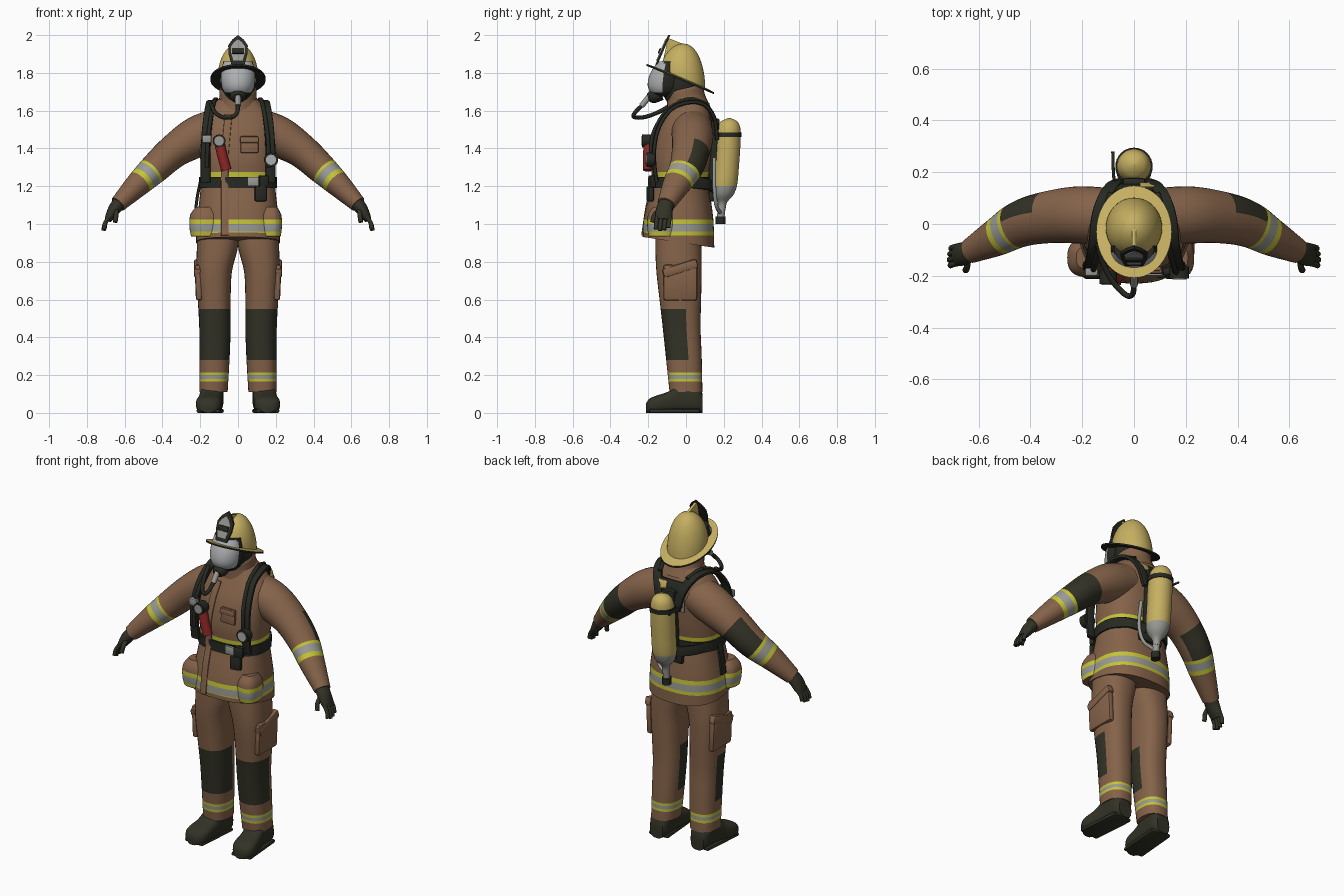
import bpy, bmesh, math
from mathutils import Vector, Euler

if "Cube" in bpy.data.objects:
    bpy.data.objects.remove(bpy.data.objects["Cube"])


def material(name, *rgb):
    m = bpy.data.materials.new(name)
    m.use_nodes = True
    m.diffuse_color = (*rgb, 1)
    m.node_tree.nodes["Principled BSDF"].inputs["Base Color"].default_value = (*rgb, 1)
    return m


BROWN = material("brown cloth", .235, .125, .068)
DARK = material("dark rubber", .032, .032, .02)
BLACK = material("black gear", .02, .022, .016)
YELLOW = material("pale yellow", .56, .43, .12)
LIME = material("lime tape", .55, .55, .04)
GREY = material("silver tape", .32, .32, .3)
LENS = material("clear visor", .42, .43, .44)
RED = material("red plastic", .27, .02, .018)
X, Y, Z = Vector((1, 0, 0)), Vector((0, 1, 0)), Vector((0, 0, 1))


def finish(name, bm, mats, angle=40):
    bmesh.ops.recalc_face_normals(bm, faces=bm.faces)
    me = bpy.data.meshes.new(name)
    bm.to_mesh(me)
    bm.free()
    for m in mats:
        me.materials.append(m)
    ob = bpy.data.objects.new(name, me)
    bpy.context.collection.objects.link(ob)
    bpy.ops.object.select_all(action='DESELECT')
    ob.select_set(True)
    bpy.context.view_layer.objects.active = ob
    bpy.ops.object.shade_smooth_by_angle(angle=math.radians(angle))
    return ob


def sample(keys, t, smooth):
    """Interpolate keys (t, x, y, z, ra, rb) at t."""
    i = max(j for j in range(len(keys) - 1) if j == 0 or keys[j][0] <= t + 1e-9)
    a, b = keys[i], keys[i + 1]
    h = b[0] - a[0]
    u = (t - a[0]) / h
    p, n = keys[max(i - 1, 0)], keys[min(i + 2, len(keys) - 1)]
    out = []
    for k in range(1, 6):
        lin = a[k] + (b[k] - a[k]) * u
        if smooth:
            ma = (b[k] - p[k]) / (b[0] - p[0]) * h - (b[k] - a[k])
            mb = (n[k] - a[k]) / (n[0] - a[0]) * h - (b[k] - a[k])
            lin += u * (1 - u) * ((1 - u) * ma - u * mb)
        out.append(lin)
    return Vector(out[:3]), out[3], out[4]


def loft(name, keys, n, mats, rule=None, extra=(), ref=Y, axis=None, power=2,
         seg=32, fix=None, cap=True, smooth=True):
    """Skin through elliptical rings; rule(t, offset) picks each face's colour."""
    t0, t1 = keys[0][0], keys[-1][0]
    ts = sorted({round(t0 + (t1 - t0) * i / n, 4) for i in range(n + 1)} | set(extra))
    bm, rings, mids = bmesh.new(), [], []
    e = (t1 - t0) * .01
    for t in ts:
        p, ra, rb = sample(keys, t, smooth)
        d = axis or (sample(keys, min(t + e, t1), smooth)[0] - sample(keys, max(t - e, t0), smooth)[0]).normalized()
        a = d.cross(ref).normalized()
        b = a.cross(d)
        ring = []
        for k in range(seg):
            c, s = math.cos(math.tau * k / seg), math.sin(math.tau * k / seg)
            c, s = (math.copysign(abs(v) ** (2 / power), v) for v in (c, s))
            v = p + a * ra * c + b * rb * s
            ring.append(bm.verts.new(fix(v) if fix else v))
        rings.append(ring)
        mids.append(p)
    for i in range(len(ts) - 1):
        for k in range(seg):
            f = bm.faces.new((rings[i][k], rings[i][k - 1], rings[i + 1][k - 1], rings[i + 1][k]))
            if rule:
                f.material_index = rule((ts[i] + ts[i + 1]) / 2,
                                        f.calc_center_median() - (mids[i] + mids[i + 1]) / 2)
    if cap:
        for r, t in ((rings[0], t0), (rings[-1], t1)):
            f = bm.faces.new(r)
            f.material_index = rule(t, Vector()) if rule else 0
    return finish(name, bm, mats)


def tube(name, pts, r, mat, width=None, ref=Y, n=None, seg=12):
    """Round hose, or flat strap when a width is given."""
    keys = [(i, *p, r, width or r) for i, p in enumerate(pts)]
    n = n or (len(pts) - 1) * 5
    return loft(name, keys, n, [mat], ref=ref, seg=seg, power=4 if width else 2)


def box(name, loc, size, mat, rot=(0, 0, 0), bevel=.008):
    bm = bmesh.new()
    bmesh.ops.create_cube(bm, size=1)
    bmesh.ops.scale(bm, vec=size, verts=bm.verts)
    bmesh.ops.bevel(bm, geom=bm.edges[:], offset=bevel, segments=2, affect='EDGES', profile=.5)
    bmesh.ops.transform(bm, matrix=Euler(rot).to_matrix().to_4x4(), verts=bm.verts)
    bmesh.ops.translate(bm, vec=loc, verts=bm.verts)
    return finish(name, bm, [mat])


def prism(name, pts, depth, mat):
    bm = bmesh.new()
    f = bm.faces.new([bm.verts.new(p) for p in pts])
    ext = bmesh.ops.extrude_face_region(bm, geom=[f])["geom"]
    bmesh.ops.translate(bm, vec=depth, verts=[g for g in ext if isinstance(g, bmesh.types.BMVert)])
    return finish(name, bm, [mat])


def bands(*limits):
    """Lime / silver / lime tape between four limits."""
    a, b, c, d = limits
    return lambda t: 2 if b < t < c else 1 if a < t < d else 0


# Jacket body, pockets, collar and front closure
CLOTH = [BROWN, LIME, GREY, DARK]
HEM, WAIST = (.94, .96, 1.0, 1.025), (1.245, 1.275)
hem = bands(*HEM)


def drop(v):
    if v.z < .935:
        v.z -= .15 * (v.y + .02)
    return v


body = [(z, 0, y, z, a, b) for z, y, a, b in (
    (.90, -.04, .222, .19), (1.02, -.04, .218, .185), (1.12, -.035, .205, .168),
    (1.22, -.03, .196, .148), (1.35, -.025, .2, .157), (1.48, -.008, .202, .148),
    (1.57, .01, .185, .125), (1.63, .015, .135, .1), (1.68, .01, .08, .08))]
loft("jacket_body", body, 32, CLOTH, lambda t, d: 1 if WAIST[0] < t < WAIST[1] else hem(t),
     HEM + WAIST, axis=Z, power=2.4, seg=48, fix=drop)
for side, s, w in (("left", 1, .06), ("right", -1, .085)):
    loft(side + "_jacket_pocket", [(z, s * .172, -.13, z, w * k, .075 * k) for z, k in
         ((.935, .9), (.98, 1), (1.05, .95), (1.09, .6))], 8, CLOTH, lambda t, d: hem(t), HEM, axis=Z, power=2.6)


def lift(v):
    v.z += .25 * v.y
    return v


loft("collar", [(0, 0, .015, 1.59, .13, .115), (1, 0, 0, 1.66, .1, .1), (2, 0, -.005, 1.715, .098, .095),
                (3, 0, -.005, 1.71, .085, .082), (4, 0, 0, 1.65, .08, .08)], 12, [BROWN], axis=Z, fix=lift, cap=False)
tube("front_closure", [(-.07, -.232, .94), (-.07, -.208, 1.1), (-.07, -.178, 1.22), (-.07, -.181, 1.35),
     (-.06, -.156, 1.48), (-.05, -.115, 1.58)], .005, BROWN, .02, X)
box("chest_pocket", (.06, -.177, 1.42), (.095, .018, .09), BROWN, (-.08, 0, 0))
box("chest_pocket_flap", (.06, -.184, 1.445), (.1, .018, .035), BROWN, (-.08, 0, 0))

# Limbs
LEG_TAPE, KNEE = (.165, .18, .2, .215), (.28, .55)
ARM_TAPE, ELBOW = (.66, .685, .745, .78), (.42, .66)
leg_tape, arm_tape = bands(*LEG_TAPE), bands(*ARM_TAPE)
for side, s in (("left", 1), ("right", -1)):
    leg = [(z, s * x, y, z, a, b) for z, x, y, a, b in (
        (.11, .13, 0, .075, .087), (.3, .124, -.012, .08, .095), (.45, .122, -.023, .083, .1),
        (.6, .126, -.03, .087, .11), (.75, .126, -.037, .094, .12), (.87, .11, -.04, .108, .122),
        (.98, .105, -.04, .108, .12))]
    loft(side + "_trouser_leg", leg, 22, CLOTH,
         lambda t, d: 3 if KNEE[0] < t < KNEE[1] and d.y < .015 else leg_tape(t),
         LEG_TAPE + KNEE, axis=Z, power=2.4)
    box(side + "_cargo_pocket", (s * .209, -.03, .69), (.035, .18, .19), BROWN, (0, s * .04, 0), .014)
    box(side + "_cargo_flap", (s * .214, -.03, .765), (.04, .19, .05), BROWN, (.3, 0, 0), .012)

    boot = [(-y, s * x, y, h / 2, a, h / 2) for y, x, a, h in (
        (.088, .135, .042, .1), (.06, .135, .058, .15), (-.03, .14, .06, .16), (-.09, .147, .064, .115),
        (-.16, .155, .068, .09), (-.195, .157, .056, .075), (-.212, .157, .03, .05))]
    loft(side + "_boot", boot, 20, [DARK], ref=Z, axis=-Y, power=2.8)
    box(side + "_boot_sole", (s * .147, -.065, .011), (.125, .27, .022), DARK, (0, 0, s * .08), .01)

    arm = [(t, s * x, y, z, a, b) for t, x, y, z, a, b in (
        (0, .10, .03, 1.51, .105, .11), (.22, .22, .035, 1.46, .108, .11), (.42, .34, .025, 1.385, .09, .1),
        (.62, .44, 0, 1.295, .08, .09), (.8, .53, -.05, 1.21, .066, .074), (1, .635, -.105, 1.105, .044, .048))]
    loft(side + "_sleeve", arm, 24, CLOTH,
         lambda t, d: 3 if ELBOW[0] < t < ELBOW[1] and d.y > .02 else arm_tape(t), ARM_TAPE + ELBOW)

    # Gloves
    loft(side + "_glove", [(0, s * .615, -.095, 1.125, .036, .04), (1, s * .65, -.112, 1.085, .034, .044),
         (2, s * .675, -.118, 1.045, .026, .045), (3, s * .69, -.12, 1.02, .018, .038)], 12, [DARK], seg=20)
    for i, reach in enumerate((.9, 1, .95, .8)):
        y = -.152 + .022 * i
        tube(f"{side}_finger_{i + 1}", [(s * .682, y, 1.04), (s * (.685 + .02 * reach), y - .005, 1.04 - .04 * reach),
             (s * (.682 + .03 * reach), y - .008, 1.04 - .075 * reach)], .0115, DARK)
    tube(side + "_thumb", [(s * .645, -.13, 1.08), (s * .645, -.165, 1.05), (s * .65, -.178, 1.01)], .0125, DARK)

    # Harness straps over the shoulders, with side straps at the back
    tube(side + "_shoulder_strap", [(s * .172, -.155, 1.22), (s * .172, -.168, 1.32), (s * .17, -.166, 1.42),
         (s * .163, -.14, 1.52), (s * .15, -.075, 1.61), (s * .14, .02, 1.645), (s * .115, .1, 1.63),
         (s * .08, .15, 1.56), (s * .05, .165, 1.45)], .011, BLACK, .026, X)
    tube(side + "_strap_hose", [(s * .165, -.185, 1.3), (s * .16, -.183, 1.43), (s * .15, -.155, 1.52),
         (s * .135, -.09, 1.61), (s * .12, .02, 1.66), (s * .09, .12, 1.63)], .011, BLACK)
    tube(side + "_waist_strap", [(s * .19, .03, 1.22), (s * .13, .115, 1.21), (s * .04, .15, 1.19)], .008, BLACK, .03, Z)

# Head, mask and breathing hose
loft("hood", [(i, 0, -.025, 1.745 - .14 * math.cos(math.pi * i / 10), .088 * math.sin(math.pi * i / 10) + .001,
     .105 * math.sin(math.pi * i / 10) + .001) for i in range(11)], 20, [BLACK], axis=Z)
loft("face_mask", [(z, 0, y, z, a, b) for z, y, a, b in (
    (1.675, -.115, .045, .045), (1.7, -.11, .075, .08), (1.74, -.105, .089, .098), (1.8, -.1, .09, .088),
    (1.86, -.095, .078, .055))], 16, [BLACK, LENS], lambda t, d: 1 if d.y < -.018 and 1.695 < t else 0, (1.695,), axis=Z)
loft("regulator", [(0, 0, -.13, 1.69, .04, .035), (1, 0, -.175, 1.675, .042, .036), (2, 0, -.2, 1.667, .025, .022)],
     8, [BLACK], ref=Z)
tube("regulator_outlet", [(0, -.195, 1.675), (0, -.215, 1.65), (0, -.235, 1.625)], .015, GREY)
tube("breathing_hose", [(0, -.23, 1.63), (-.005, -.27, 1.59), (-.03, -.275, 1.567), (-.08, -.225, 1.565),
     (-.12, -.15, 1.59), (-.14, -.08, 1.63)], .011, BLACK)

# Helmet
SLOPE = .42


def tilt(v):
    v.z -= SLOPE * (v.y + .02)
    return v


def tilt_dome(v):
    v.z -= SLOPE * (v.y + .02) * (1.955 - v.z) / .19
    return v


loft("helmet_dome", [(i, 0, -.015, 1.765 + .19 * math.sin(math.pi * i / 20), .108 * math.cos(math.pi * i / 20) + .001,
     .116 * math.cos(math.pi * i / 20) + .001) for i in range(11)], 20, [YELLOW], axis=Z, fix=tilt_dome, seg=40)
loft("helmet_brim", [(0, 0, -.015, 1.775, .1, .108), (1, 0, -.03, 1.768, .146, .178),
     (2, 0, -.03, 1.758, .146, .178), (3, 0, -.015, 1.763, .095, .1)], 3, [YELLOW, BLACK],
     lambda t, d: int(t > 1), axis=Z, fix=tilt, cap=False, smooth=False, seg=48)
prism("helmet_ridge", [(-.008, -.125, 1.85), (-.008, -.095, 1.985), (-.008, -.02, 1.955), (-.008, .06, 1.9),
      (-.008, .04, 1.85)], X * .016, YELLOW)
SHIELD = ((.035, 0), (.05, .35), (.052, .65), (.03, .85), (0, 1))


def shield(k, back):
    outline = [(x, h) for x, h in SHIELD] + [(-x, h) for x, h in SHIELD[-2::-1]]
    return [(x * k, -.162 + .067 * (.5 + (h - .5) * k) - back, 1.845 + .155 * (.5 + (h - .5) * k)) for x, h in outline]


prism("badge_backing", shield(1, 0), Y * .012, BLACK)
prism("badge_plate", shield(.72, .005), Y * .006, GREY)
box("badge_band", (0, -.139, 1.916), (.066, .012, .03), BLACK, (-.4, 0, 0), .003)

# Air tank with frame
loft("air_tank", [(z, 0, y, z, r, r) for z, y, r in (
    (1.08, .19, .02), (1.115, .193, .024), (1.15, .197, .052), (1.2, .203, .066), (1.3, .212, .068), (1.47, .223, .067),
    (1.52, .227, .058), (1.55, .229, .036), (1.562, .23, .004))], 30, [YELLOW, GREY],
    lambda t, d: int(t < 1.2), (1.2,), axis=Z)
loft("tank_band", [(0, 0, .222, 1.46, .072, .072), (1, 0, .223, 1.485, .072, .072)], 1, [BLACK], axis=Z)
tube("tank_valve", [(0, .19, 1.09), (0, .185, 1.05), (0, .183, 1.03)], .02, GREY)
tube("valve_knob", [(0, .183, 1.04), (0, .183, 1.0)], .026, BLACK, n=1)
box("back_frame", (0, .145, 1.35), (.085, .04, .42), BLACK, (-.06, 0, 0))
box("lumbar_pad", (0, .135, 1.17), (.15, .03, .1), BLACK)
box("shoulder_yoke", (0, .135, 1.575), (.17, .025, .06), BLACK, (.35, 0, 0))
box("yoke_label", (.05, .15, 1.575), (.055, .008, .045), YELLOW, (.35, 0, 0), .002)
box("back_label", (-.075, .145, 1.47), (.03, .008, .07), GREY, (0, 0, 0), .002)
tube("band_lever", [(-.075, .14, 1.47), (-.08, .21, 1.475), (-.082, .28, 1.47)], .006, BLACK, ref=Z)
tube("pressure_hose", [(.015, .18, 1.06), (.07, .16, 1.1), (.09, .15, 1.2), (.075, .15, 1.35)], .01, GREY)

# Waist belt and things hung from it
loft("waist_belt", [(z, 0, -.03, z, .206, .157) for z in (1.19, 1.25)], 1, [BLACK], axis=Z, power=2.4, seg=48)
box("belt_buckle", (.08, -.192, 1.225), (.06, .016, .05), GREY, bevel=.005)
box("belt_clip", (.135, -.18, 1.225), (.05, .03, .065), BLACK, (0, 0, .3))
box("belt_pouch", (.12, -.19, 1.16), (.065, .03, .08), BLACK, (0, 0, .2))
tube("hip_strap", [(-.2, -.03, 1.22), (-.216, -.03, 1.14), (-.228, -.03, 1.04)], .008, BLACK, .022)

# Torch and pressure gauge on the chest
tube("torch_body", [(-.105, -.195, 1.46), (-.085, -.2, 1.37), (-.062, -.2, 1.285)], .027, RED, seg=20)
tube("torch_head", [(-.1, -.18, 1.44), (-.1, -.232, 1.44)], .034, BLACK, n=1, ref=Z, seg=24)
tube("torch_lens", [(-.1, -.23, 1.44), (-.1, -.236, 1.44)], .025, GREY, n=1, ref=Z, seg=24)
box("torch_clip", (-.165, -.185, 1.45), (.05, .03, .04), GREY, bevel=.006)
tube("gauge_case", [(.175, -.165, 1.34), (.175, -.21, 1.34)], .038, BLACK, n=1, ref=Z, seg=24)
tube("gauge_face", [(.175, -.208, 1.34), (.175, -.214, 1.34)], .027, LENS, n=1, ref=Z, seg=24)
